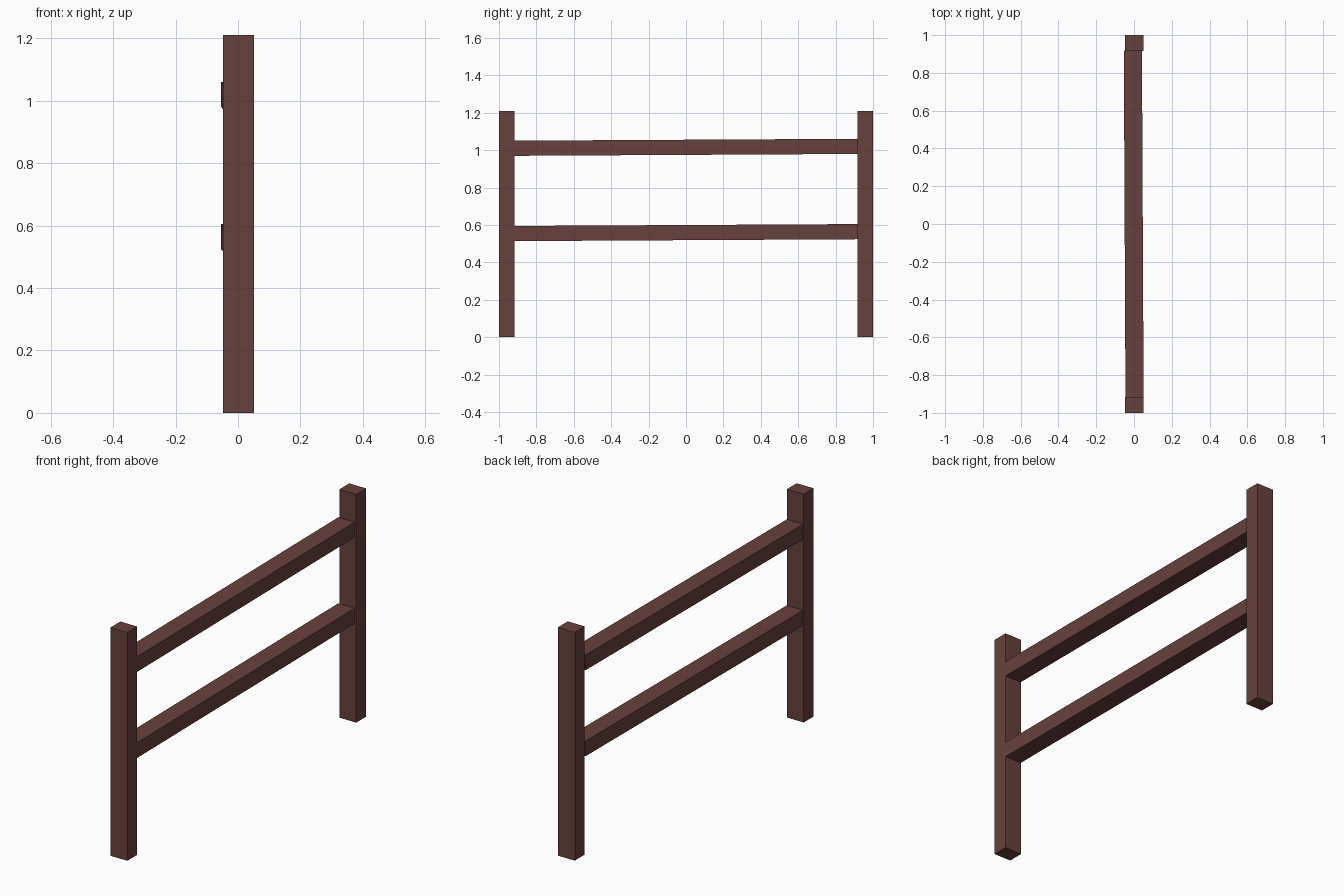
import bpy
from mathutils import Matrix, Vector

if "Cube" in bpy.data.objects:
    bpy.data.objects.remove(bpy.data.objects["Cube"])

wood = bpy.data.materials.new("dark_wood")
wood.diffuse_color = (0.14, 0.052, 0.045, 1)
wood.use_nodes = True
wood.node_tree.nodes["Principled BSDF"].inputs["Base Color"].default_value = wood.diffuse_color


def box(name, center, size, rot=None):
    bpy.ops.mesh.primitive_cube_add(size=1)
    ob = bpy.context.object
    ob.name = name
    ob.data.transform(Matrix.Diagonal((*size, 1)))
    ob.location = center
    if rot:
        ob.rotation_euler = rot
    ob.data.materials.append(wood)
    return ob


# Upright posts
for name, y in (("front_post", -0.9585), ("back_post", 0.9585)):
    box(name, (0.0015, y, 0.605), (0.099, 0.083, 1.21))

# Horizontal rails, hung very slightly out of true
for name, z in (("lower_rail", 0.559), ("upper_rail", 1.015)):
    box(name, (-0.0015, 0, z), (0.096, 1.838, 0.081), (0.0055, 0, 0.0048))
